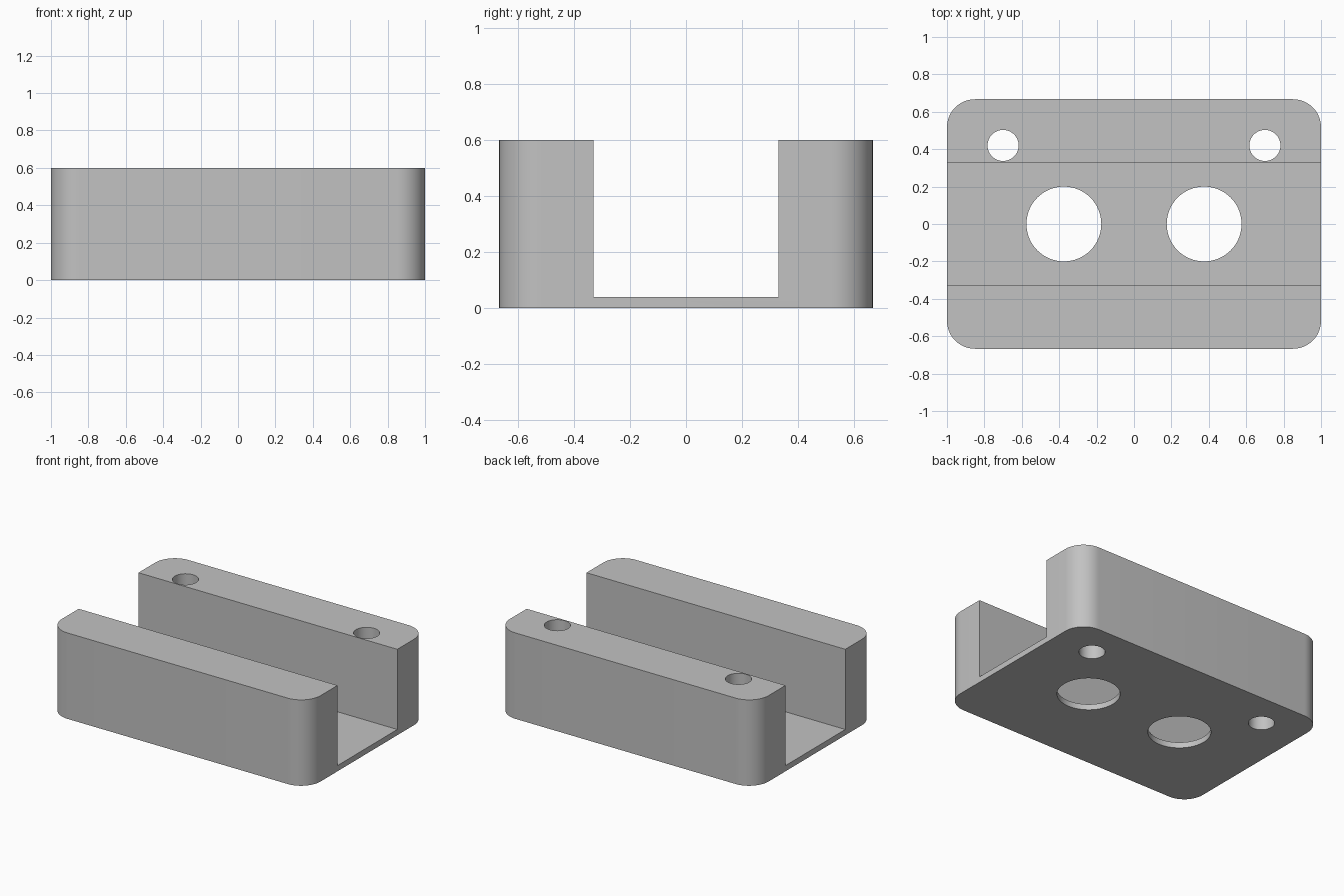
import bpy, bmesh, math

WIDTH, DEPTH, HEIGHT = 2.0, 1.334, 0.6
CORNER = 0.15
CHANNEL_HALF, FLOOR = 0.33, 0.04

if "Cube" in bpy.data.objects:
    bpy.data.objects.remove(bpy.data.objects["Cube"], do_unlink=True)

grey = bpy.data.materials.new("plain grey")
grey.use_nodes = True
colour = (0.54, 0.54, 0.54, 1)
grey.diffuse_color = colour
grey.node_tree.nodes["Principled BSDF"].inputs["Base Color"].default_value = colour


def make_object(name, bm):
    mesh = bpy.data.meshes.new(name)
    bm.to_mesh(mesh)
    bm.free()
    mesh.materials.append(grey)
    obj = bpy.data.objects.new(name, mesh)
    bpy.context.collection.objects.link(obj)
    return obj


def box(size, centre):
    bm = bmesh.new()
    bmesh.ops.create_cube(bm, size=1)
    bmesh.ops.scale(bm, vec=size, verts=bm.verts)
    bmesh.ops.translate(bm, vec=centre, verts=bm.verts)
    return bm


def drill(name, x, y, radius):
    bm = bmesh.new()
    bmesh.ops.create_cone(bm, cap_ends=True, segments=64, radius1=radius,
                          radius2=radius, depth=2)
    bmesh.ops.translate(bm, vec=(x, y, 0), verts=bm.verts)
    return make_object(name, bm)


# Block with rounded upright corners
bm = box((WIDTH, DEPTH, HEIGHT), (0, 0, HEIGHT / 2))
upright = [e for e in bm.edges
           if abs(e.verts[0].co.z - e.verts[1].co.z) > HEIGHT / 2]
bmesh.ops.bevel(bm, geom=upright, offset=CORNER, segments=12, profile=0.5,
                affect='EDGES')
block = make_object("channel_block", bm)

# Channel through the full width, two floor openings and two rear screw holes
cutters = [make_object("channel_cutter",
                       box((3, CHANNEL_HALF * 2, 1), (0, 0, FLOOR + 0.5)))]
for side, x in (("left", 1), ("right", -1)):
    cutters.append(drill(side + "_floor_opening_cutter", x * 0.375, 0, 0.2))
    cutters.append(drill(side + "_screw_hole_cutter", x * 0.7, 0.42, 0.083))

bpy.ops.object.select_all(action='DESELECT')
bpy.context.view_layer.objects.active = block
block.select_set(True)
for cutter in cutters:
    cutter.hide_render = True
    cut = block.modifiers.new(cutter.name, 'BOOLEAN')
    cut.operation = 'DIFFERENCE'
    cut.solver = 'EXACT'
    cut.object = cutter
    bpy.ops.object.modifier_apply(modifier=cut.name)
    bpy.data.objects.remove(cutter, do_unlink=True)

# Smooth corners and hole walls, crisp edges elsewhere
bpy.ops.object.shade_smooth_by_angle(angle=math.radians(30))
